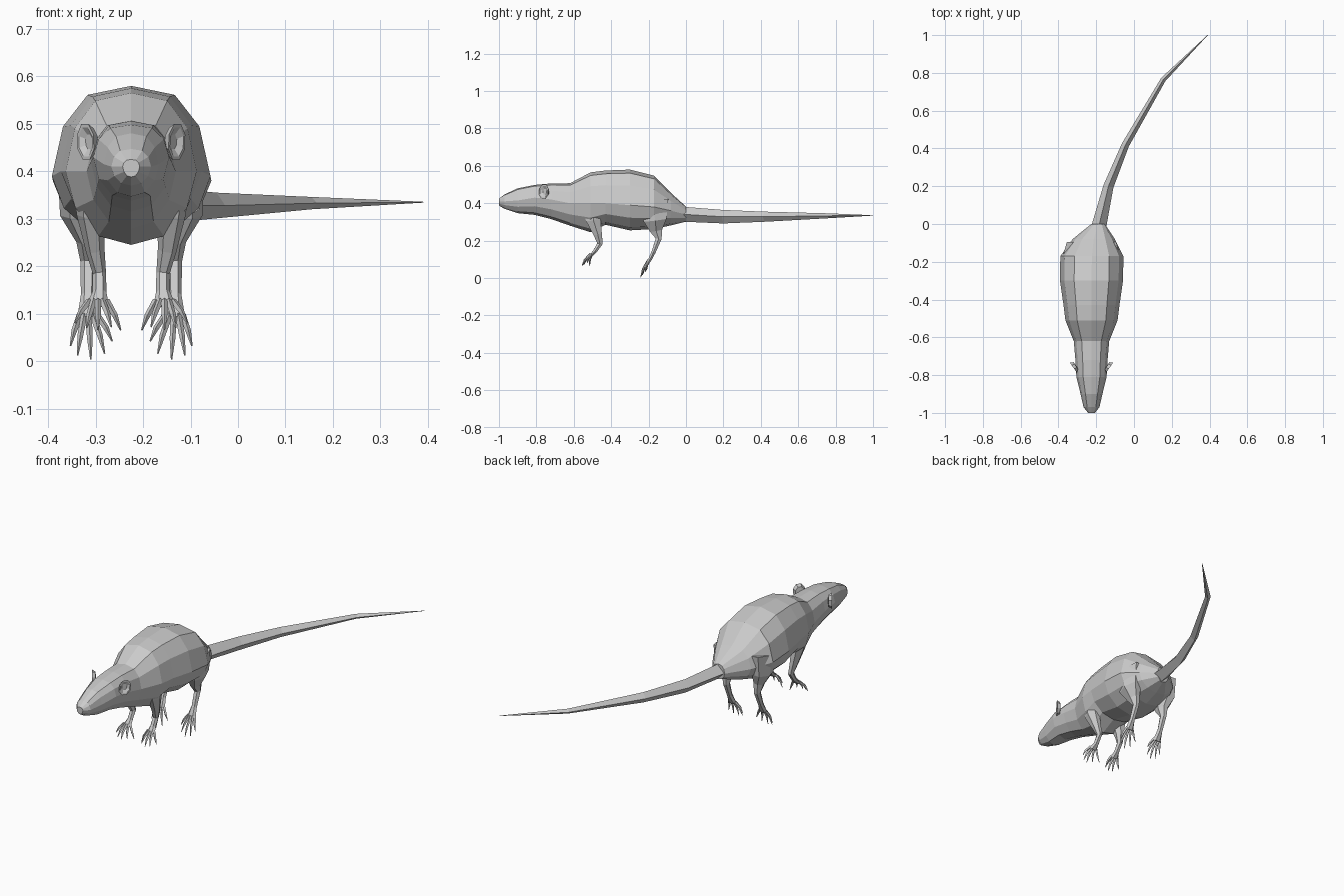
import bpy, bmesh, math
from mathutils import Vector

CX = -0.225  # symmetry plane of the animal


def loft(bm, rings):
    """Skin a list of closed rings and cap both ends."""
    vs = [[bm.verts.new(p) for p in r] for r in rings]
    n = len(vs[0])
    for a, b in zip(vs, vs[1:]):
        for i in range(n):
            j = (i + 1) % n
            bm.faces.new((a[i], a[j], b[j], b[i]))
    bm.faces.new(vs[0])
    bm.faces.new(vs[-1])


def finish(bm, name):
    bmesh.ops.recalc_face_normals(bm, faces=bm.faces)
    me = bpy.data.meshes.new(name)
    bm.to_mesh(me)
    bm.free()
    ob = bpy.data.objects.new(name, me)
    bpy.context.collection.objects.link(ob)
    return ob


def tube(bm, path, sides, rot=0.0):
    """path: (point, half width across, half depth) with rings square to the path."""
    rings = []
    pts = [Vector(p[0]) for p in path]
    for i, (p, w, d) in enumerate(path):
        t = (pts[min(i + 1, len(pts) - 1)] - pts[max(i - 1, 0)]).normalized()
        side = (Vector((1, 0, 0)) - t * t.x).normalized()
        up = t.cross(side)
        rings.append([pts[i] + side * w * math.cos(a) + up * d * math.sin(a)
                      for a in (rot + 2 * math.pi * k / sides for k in range(sides))])
    loft(bm, rings)


# Body and head: y, centre x, half width, top, widest height, bottom
HALF = [(0, 1), (0.55, 0.9), (0.86, 0.55), (1, 0), (0.85, -0.5), (0.5, -0.88), (0, -1)]
PROFILE = HALF + [(-x, z) for x, z in HALF[-2:0:-1]]
SECTIONS = [
    (-1.00, CX, 0.018, 0.425, 0.41, 0.388),
    (-0.97, CX, 0.042, 0.447, 0.41, 0.370),
    (-0.90, CX, 0.058, 0.480, 0.415, 0.347),
    (-0.81, CX, 0.080, 0.498, 0.43, 0.338),
    (-0.72, CX, 0.085, 0.506, 0.42, 0.315),
    (-0.62, CX, 0.094, 0.507, 0.40, 0.280),
    (-0.51, CX, 0.138, 0.565, 0.40, 0.245),
    (-0.43, CX, 0.148, 0.575, 0.40, 0.285),
    (-0.30, CX, 0.167, 0.580, 0.39, 0.255),
    (-0.17, CX + 0.002, 0.167, 0.547, 0.38, 0.262),
    (-0.08, CX + 0.012, 0.112, 0.455, 0.36, 0.282),
    (0.00, -0.190, 0.036, 0.382, 0.34, 0.302),
]
bm = bmesh.new()
loft(bm, [[(cx + fx * w, y, zm + fz * ((zt - zm) if fz > 0 else (zm - zb)))
           for fx, fz in PROFILE] for y, cx, w, zt, zm, zb in SECTIONS])
finish(bm, "body_and_head")

# Tail: four-sided tapering sweep
bm = bmesh.new()
tube(bm, [((-0.190, -0.03, 0.342), 0.040, 0.040), ((-0.135, 0.20, 0.328), 0.027, 0.036),
          ((-0.045, 0.42, 0.328), 0.020, 0.027), ((0.155, 0.765, 0.333), 0.014, 0.013),
          ((0.39, 1.0, 0.335), 0.001, 0.001)], 4)
finish(bm, "tail")

# Legs: (offset from middle, y, z), half width, half depth; toe tips as offsets
FRONT = [((0.085, -0.50, 0.40), 0.040, 0.075), ((0.085, -0.495, 0.31), 0.030, 0.045),
         ((0.076, -0.472, 0.235), 0.020, 0.026), ((0.067, -0.460, 0.185), 0.014, 0.017),
         ((0.067, -0.485, 0.145), 0.015, 0.012), ((0.070, -0.507, 0.120), 0.023, 0.009)]
FRONT_TOES = [(0.022, -0.515, 0.065), (0.042, -0.545, 0.072), (0.070, -0.556, 0.066),
              (0.094, -0.550, 0.070), (0.118, -0.528, 0.080)]
HIND = [((0.105, -0.18, 0.41), 0.050, 0.100), ((0.108, -0.165, 0.31), 0.042, 0.070),
        ((0.092, -0.160, 0.255), 0.024, 0.038), ((0.090, -0.146, 0.210), 0.017, 0.018),
        ((0.091, -0.173, 0.140), 0.015, 0.013), ((0.090, -0.197, 0.090), 0.024, 0.010)]
HIND_TOES = [(0.040, -0.210, 0.042), (0.056, -0.232, 0.016), (0.085, -0.243, 0.004),
             (0.113, -0.237, 0.012), (0.128, -0.218, 0.032)]


def leg(name, path, toes, s):
    bm = bmesh.new()
    tube(bm, [((CX + s * p[0], p[1], p[2]), w, d) for p, w, d in path], 6)
    palm = path[-1][0]
    for i, tip in enumerate(toes):
        root = Vector((palm[0] + (i - 2) * 0.009, palm[1] - 0.003 + abs(i - 2) * 0.003,
                       palm[2] + 0.008))
        tip = Vector(tip)
        mid = root.lerp(tip, 0.6) + Vector((0, -0.004, 0.006))
        tube(bm, [((CX + s * p.x, p.y, p.z), r, r)
                  for p, r in ((root, 0.007), (mid, 0.006), (tip, 0.0015))], 4)
    finish(bm, name)


# Ears: cupped discs opening forwards and outwards
def ear(name, s):
    bm = bmesh.new()
    centre = Vector((0.093, -0.758, 0.462))
    out = Vector((0.55, 0.80, 0.10)).normalized()
    normal = Vector((0.80, -0.58, 0.0)).normalized()
    up = Vector((0, 0, 1))
    rings = []
    for scale, depth in ((0.35, -0.014), (0.75, -0.012), (1.0, 0.004), (0.8, 0.004), (0.4, -0.005)):
        ring = []
        for k in range(8):
            a = 2 * math.pi * k / 8 + 0.3
            p = centre + (out * 0.033 * math.cos(a) + up * 0.041 * math.sin(a)) * scale + normal * depth
            ring.append((CX + s * p.x, p.y, p.z))
        rings.append(ring)
    loft(bm, rings)
    finish(bm, name)


for side, s in (("right", -1), ("left", 1)):
    leg("front_leg_" + side, FRONT, FRONT_TOES, s)
    leg("hind_leg_" + side, HIND, HIND_TOES, s)
    ear("ear_" + side, s)
